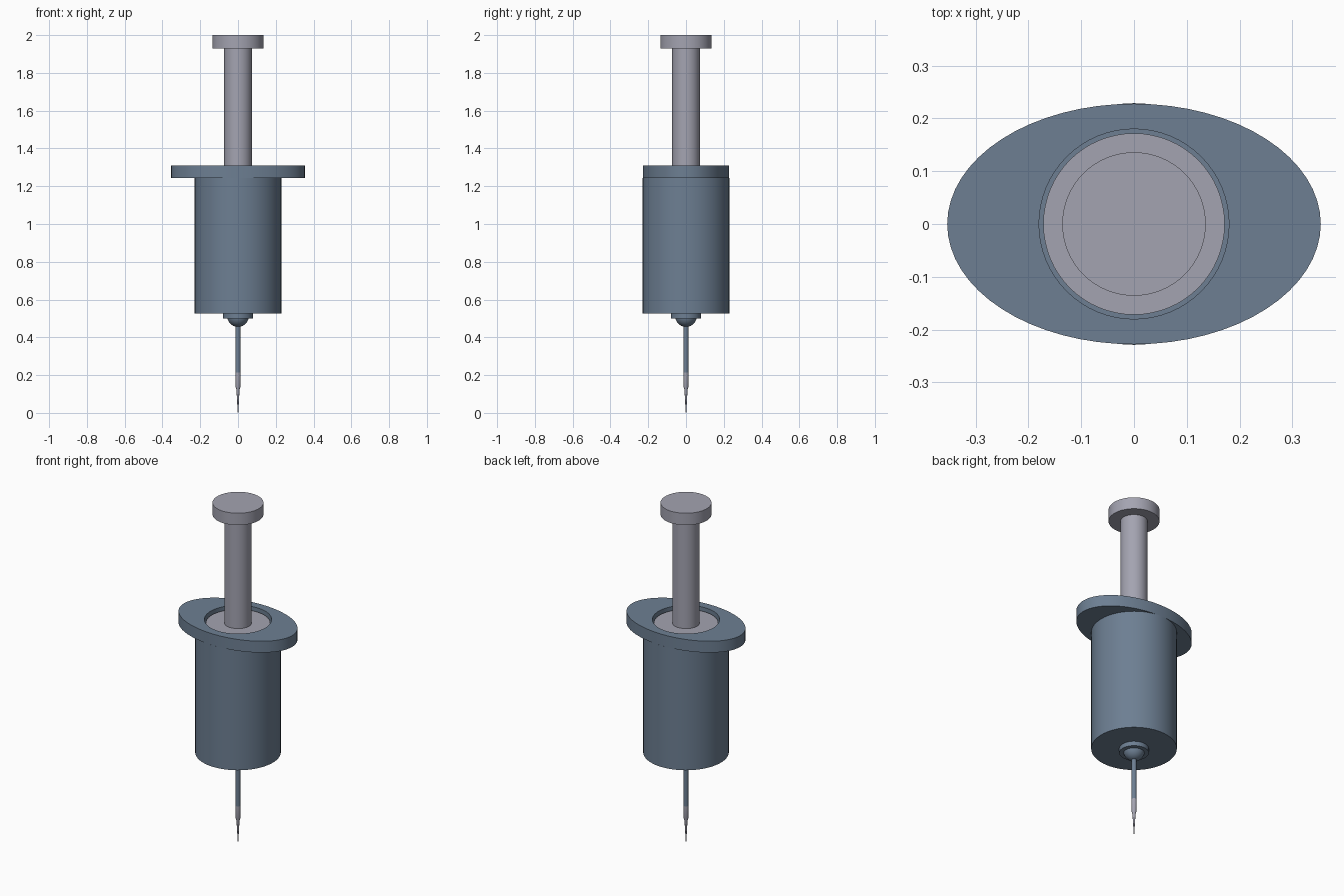
import bpy, bmesh
from math import sin, cos, pi, radians

if "Cube" in bpy.data.objects:
    bpy.data.objects.remove(bpy.data.objects["Cube"])


def material(name, color):
    mat = bpy.data.materials.new(name)
    mat.diffuse_color = (*color, 1)
    mat.use_nodes = True
    mat.node_tree.nodes["Principled BSDF"].inputs["Base Color"].default_value = mat.diffuse_color
    return mat


blue = material("barrel_blue", (0.153, 0.212, 0.29))
grey = material("plunger_grey", (0.37, 0.37, 0.44))


def lathe(name, profile, mat, closed=False, segs=64):
    """Spin (x radius, y radius, z) or (radius, z) points around z; radius 0 makes a pole."""
    bm = bmesh.new()
    rings = []
    for p in profile:
        rx, ry, z = p if len(p) == 3 else (p[0], p[0], p[1])
        if rx == 0:
            rings.append([bm.verts.new((0, 0, z))] * segs)
        else:
            rings.append([bm.verts.new((rx * cos(2 * pi * i / segs), ry * sin(2 * pi * i / segs), z))
                          for i in range(segs)])
    pairs = list(zip(rings, rings[1:]))
    if closed:
        pairs.append((rings[-1], rings[0]))
    for a, b in pairs:
        for i in range(segs):
            j = (i + 1) % segs
            bm.faces.new(dict.fromkeys((a[i], a[j], b[j], b[i])))
    bmesh.ops.recalc_face_normals(bm, faces=bm.faces)
    mesh = bpy.data.meshes.new(name)
    bm.to_mesh(mesh)
    bm.free()
    obj = bpy.data.objects.new(name, mesh)
    bpy.context.collection.objects.link(obj)
    mesh.materials.append(mat)
    bpy.context.view_layer.objects.active = obj
    obj.select_set(True)
    bpy.ops.object.shade_smooth_by_angle(angle=radians(35))
    obj.select_set(False)
    return obj


# Hollow barrel with a closed floor
lathe("barrel", [(0, 0.527), (0.229, 0.527), (0.229, 1.243),
                 (0.18, 1.243), (0.18, 0.575), (0, 0.575)], blue)

# Oval finger flange with a round opening
lathe("finger_flange", [(0.354, 0.228, 1.243), (0.354, 0.228, 1.31),
                        (0.18, 0.18, 1.31), (0.18, 0.18, 1.243)], blue, closed=True)

# Plunger: piston, rod and thumb rest
lathe("plunger", [(0, 1.19), (0.172, 1.19), (0.172, 1.29), (0.073, 1.29),
                  (0.073, 1.93), (0.136, 1.93), (0.136, 2.0), (0, 2.0)], grey)

# Nozzle collar and rounded hub
lathe("nozzle_collar", [(0, 0.5), (0.079, 0.5), (0.079, 0.529), (0, 0.529)], blue, segs=48)
n = 12
hub = [(0.057 * sin(pi * i / n), 0.512 - 0.057 * cos(pi * i / n)) for i in range(1, n)]
lathe("needle_hub", [(0, 0.455)] + hub + [(0, 0.569)], blue, segs=48)

# Needle shaft and sharpened tip
lathe("needle_shaft", [(0, 0.21), (0.0135, 0.21), (0.0135, 0.48), (0, 0.48)], blue, segs=24)
lathe("needle_tip", [(0, 0), (0.0015, 0.001), (0.0085, 0.125), (0.0125, 0.137),
                     (0.014, 0.213), (0, 0.213)], grey, segs=24)
